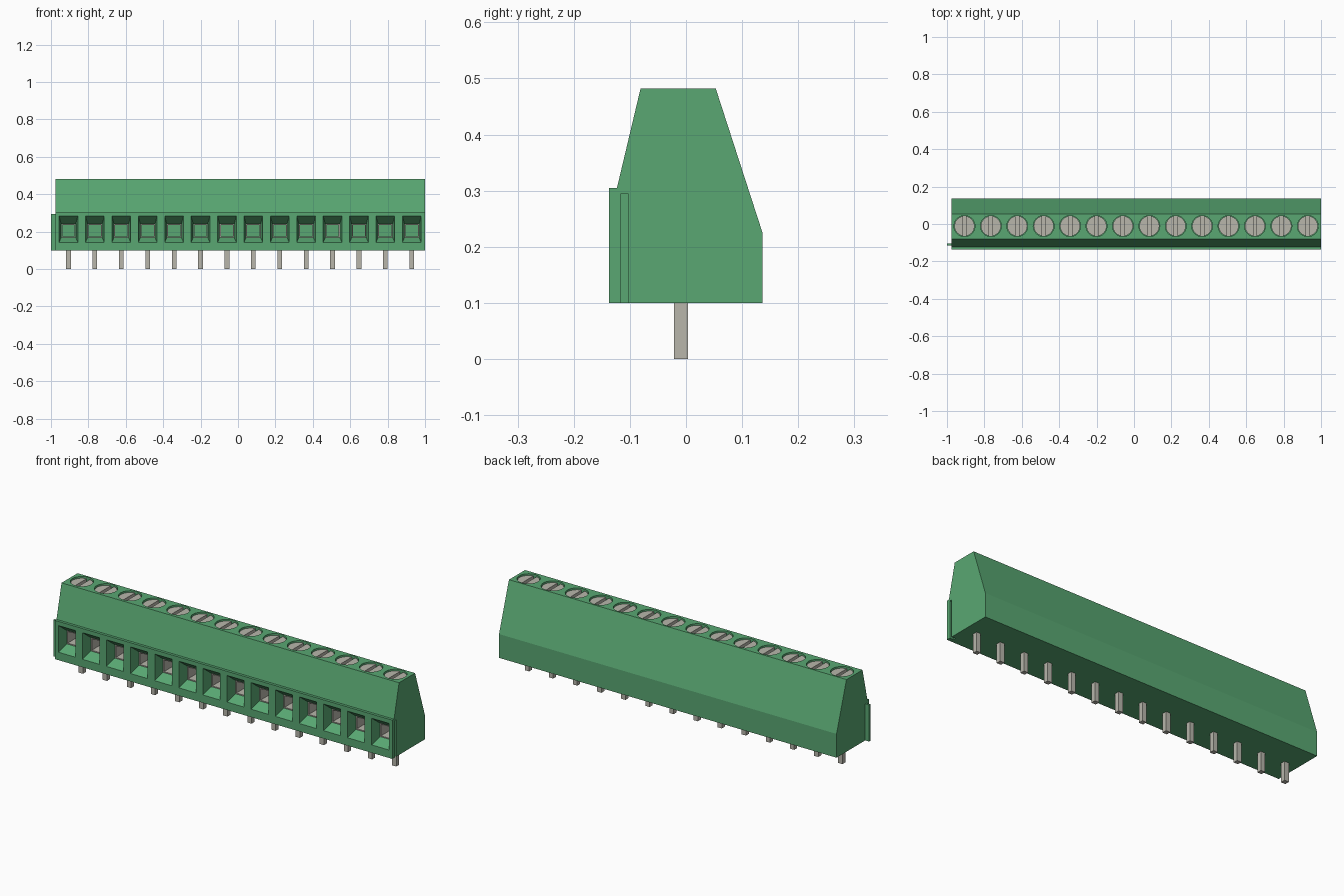
import bpy, bmesh
from mathutils import Vector

old = bpy.data.objects.get("Cube")
if old:
    bpy.data.objects.remove(old, do_unlink=True)

COUNT, PITCH = 14, 0.1412
X_MIN, X_MAX = -0.977, 1.0
CENTRES = [X_MIN + PITCH * (i + 0.5) for i in range(COUNT)]
AXIS_Y = -0.011


def material(name, rgb):
    m = bpy.data.materials.new(name)
    m.use_nodes = True
    m.diffuse_color = (*rgb, 1)
    m.node_tree.nodes["Principled BSDF"].inputs["Base Color"].default_value = (*rgb, 1)
    return m


green = material("green plastic", (0.10, 0.39, 0.17))
metal = material("grey metal", (0.48, 0.47, 0.41))


def finish(name, bm, mat):
    bmesh.ops.recalc_face_normals(bm, faces=bm.faces)
    mesh = bpy.data.meshes.new(name)
    bm.to_mesh(mesh)
    bm.free()
    mesh.materials.append(mat)
    ob = bpy.data.objects.new(name, mesh)
    bpy.context.collection.objects.link(ob)
    return ob


def loft(bm, rings):
    """Closed solid through rings with equal point counts."""
    loops = [[bm.verts.new(p) for p in ring] for ring in rings]
    for a, b in zip(loops, loops[1:]):
        for i in range(len(a)):
            j = (i + 1) % len(a)
            bm.faces.new((a[i], a[j], b[j], b[i]))
    bm.faces.new(loops[0])
    bm.faces.new(loops[-1][::-1])


def box(bm, x, y, z):
    loft(bm, [[(x[0], y[0], h), (x[1], y[0], h), (x[1], y[1], h), (x[0], y[1], h)] for h in z])


def cylinder(bm, x, y, r, z):
    res = bmesh.ops.create_cone(bm, cap_ends=True, segments=32, radius1=r, radius2=r, depth=z[1] - z[0])
    bmesh.ops.translate(bm, verts=res["verts"], vec=Vector((x, y, (z[0] + z[1]) / 2)))


def window_ring(cx, half, y, low, high):
    return [(cx - half, y, low), (cx + half, y, low), (cx + half, y, high), (cx - half, y, high)]


def cut(target, cutter):
    mod = target.modifiers.new("cut", "BOOLEAN")
    mod.operation, mod.solver, mod.object = "DIFFERENCE", "EXACT", cutter
    bpy.context.view_layer.objects.active = target
    bpy.ops.object.modifier_apply(modifier=mod.name)
    bpy.data.objects.remove(cutter, do_unlink=True)


# Housing: side profile drawn along the row
profile = [(-0.137, 0.1), (-0.137, 0.305), (-0.123, 0.305), (-0.081, 0.482),
           (0.053, 0.482), (0.136, 0.226), (0.136, 0.1)]
bm = bmesh.new()
loft(bm, [[(x, y, z) for y, z in profile] for x in (X_MIN, X_MAX)])
housing = finish("housing", bm, green)

# Funnel-shaped wire entries, screw wells and the joining groove
bm = bmesh.new()
for cx in CENTRES:
    loft(bm, [window_ring(cx, 0.05, -0.15, 0.142, 0.283),
              window_ring(cx, 0.05, -0.137, 0.142, 0.283),
              window_ring(cx, 0.039, -0.085, 0.168, 0.241),
              window_ring(cx, 0.039, 0.03, 0.168, 0.241)])
    cylinder(bm, cx, AXIS_Y, 0.056, (0.45, 0.5))
box(bm, (X_MAX - 0.023, X_MAX + 0.02), (-0.116, -0.103), (0.08, 0.295))
cut(housing, finish("opening_cutter", bm, green))

# Joining rib on the opposite end
bm = bmesh.new()
box(bm, (-1.0, X_MIN + 0.002), (-0.115, -0.104), (0.1, 0.293))
finish("joining_rib", bm, green)

# Slotted screw heads
bm = bmesh.new()
for cx in CENTRES:
    cylinder(bm, cx, AXIS_Y, 0.0535, (0.445, 0.474))
screws = finish("screws", bm, metal)
bm = bmesh.new()
for cx in CENTRES:
    box(bm, (cx - 0.009, cx + 0.009), (AXIS_Y - 0.07, AXIS_Y + 0.07), (0.458, 0.49))
cut(screws, finish("slot_cutter", bm, metal))
bpy.ops.object.select_all(action="DESELECT")
screws.select_set(True)
bpy.context.view_layer.objects.active = screws
bpy.ops.object.shade_smooth_by_angle()

# Metal clamp sleeves in the wire entries
bm = bmesh.new()
for cx in CENTRES:
    front, back = -0.083, 0.025
    outer = [[bm.verts.new(p) for p in window_ring(cx, 0.0385, y, 0.1685, 0.2405)] for y in (front, back)]
    inner = [[bm.verts.new(p) for p in window_ring(cx, 0.033, y, 0.174, 0.235)] for y in (front, back)]
    for a, b in ((outer[0], outer[1]), (inner[0], inner[1]), (outer[0], inner[0]), (outer[1], inner[1])):
        for i in range(4):
            j = (i + 1) % 4
            bm.faces.new((a[i], a[j], b[j], b[i]))
finish("clamp_sleeves", bm, metal)

# Solder pins
bm = bmesh.new()
for cx in CENTRES:
    box(bm, (cx - 0.0125, cx + 0.0125), (-0.021, 0.004), (0.0, 0.11))
finish("pins", bm, metal)
